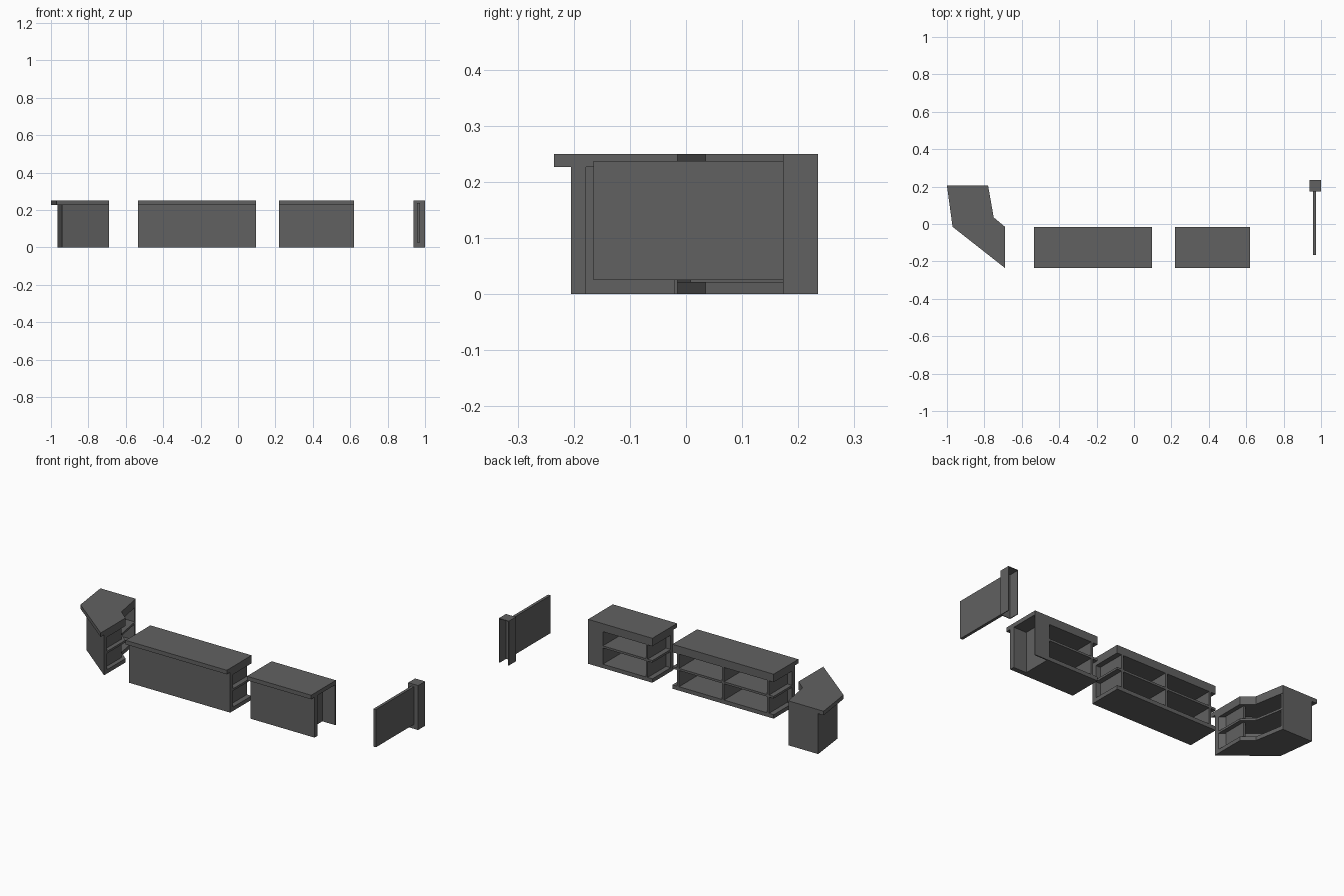
import bpy
import bmesh

cube = bpy.data.objects.get("Cube")
if cube:
    bpy.data.objects.remove(cube, do_unlink=True)

grey = bpy.data.materials.new("charcoal grey")
grey.use_nodes = True
tone = (0.12, 0.12, 0.12, 1)
grey.diffuse_color = tone
grey.node_tree.nodes["Principled BSDF"].inputs["Base Color"].default_value = tone

HEIGHT, TOP_UNDER = 0.25, 0.227
CEILING, FLOOR = 0.205, 0.022
SHELF = (0.113, 0.125)
FRONT, INNER, BACK = -0.205, -0.178, -0.015


def prism(name, outline, z0, z1):
    """Extrude a flat outline between two heights."""
    bm = bmesh.new()
    base = bm.faces.new([bm.verts.new((x, y, z0)) for x, y in outline])
    new = bmesh.ops.extrude_face_region(bm, geom=[base])["geom"]
    for v in new:
        if isinstance(v, bmesh.types.BMVert):
            v.co.z = z1
    bmesh.ops.recalc_face_normals(bm, faces=bm.faces)
    mesh = bpy.data.meshes.new(name)
    bm.to_mesh(mesh)
    bm.free()
    mesh.materials.append(grey)
    obj = bpy.data.objects.new(name, mesh)
    bpy.context.collection.objects.link(obj)
    return obj


def box(name, x0, x1, y0, y1, z0, z1):
    return prism(name, [(x0, y0), (x1, y0), (x1, y1), (x0, y1)], z0, z1)


def boards(name, outline):
    """Floor, shelf and ceiling boards sharing one outline."""
    prism(name + "_floor", outline, 0, FLOOR)
    prism(name + "_shelf", outline, *SHELF)
    prism(name + "_ceiling", outline, CEILING, TOP_UNDER)


def counter(name, x0, x1, body_end, walls):
    """Straight counter: worktop, front panel, boards and upright walls."""
    box(name + "_worktop", x0, x1, -0.235, BACK, TOP_UNDER, HEIGHT)
    box(name + "_front_panel", x0, x1, FRONT, INNER, 0, TOP_UNDER)
    boards(name, [(x0, INNER), (body_end, INNER), (body_end, BACK), (x0, BACK)])
    for i, x in enumerate(walls):
        box(f"{name}_wall_{i}", x - 0.006, x + 0.006, INNER, BACK, FLOOR, CEILING)


# Straight counters
counter("long_counter", -0.535, 0.095, 0.095, (-0.5, -0.22, 0.06))
counter("short_counter", 0.22, 0.62, 0.54, (0.255, 0.534))
box("short_counter_stile", 0.54, 0.62, BACK - 0.006, BACK, 0, TOP_UNDER)

# Corner counter
inner_edge = [(-0.69, -0.015), (-0.75, 0.035), (-0.78, 0.205)]
prism("corner_worktop", [(-1, 0.205), (-0.97, -0.015), (-0.69, -0.235)] + inner_edge,
      TOP_UNDER, HEIGHT)
prism("corner_side_panel", [(-0.966, 0.205), (-0.94, -0.005), (-0.918, 0.008),
                            (-0.942, 0.205)], 0, TOP_UNDER)
prism("corner_front_panel", [(-0.94, -0.005), (-0.69, FRONT), (-0.69, INNER),
                             (-0.918, 0.008)], 0, TOP_UNDER)
boards("corner", [(-0.942, 0.205), (-0.918, 0.008), (-0.69, INNER)] + inner_edge)
box("corner_back_wall", -0.96, -0.78, 0.193, 0.205, 0, TOP_UNDER)
box("corner_end_wall", -0.726, -0.714, -0.15, BACK, FLOOR, CEILING)

# Swing panel with its channel post, open at the back and below
box("gate_panel", 0.958, 0.974, -0.165, 0.173, 0.025, 0.237)
box("post_front", 0.938, 1.0, 0.173, 0.177, 0, HEIGHT)
box("post_top", 0.938, 1.0, 0.173, 0.235, HEIGHT - 0.004, HEIGHT)
for side, x in (("right", 0.938), ("left", 0.996)):
    box("post_" + side, x, x + 0.004, 0.173, 0.235, 0, HEIGHT)
